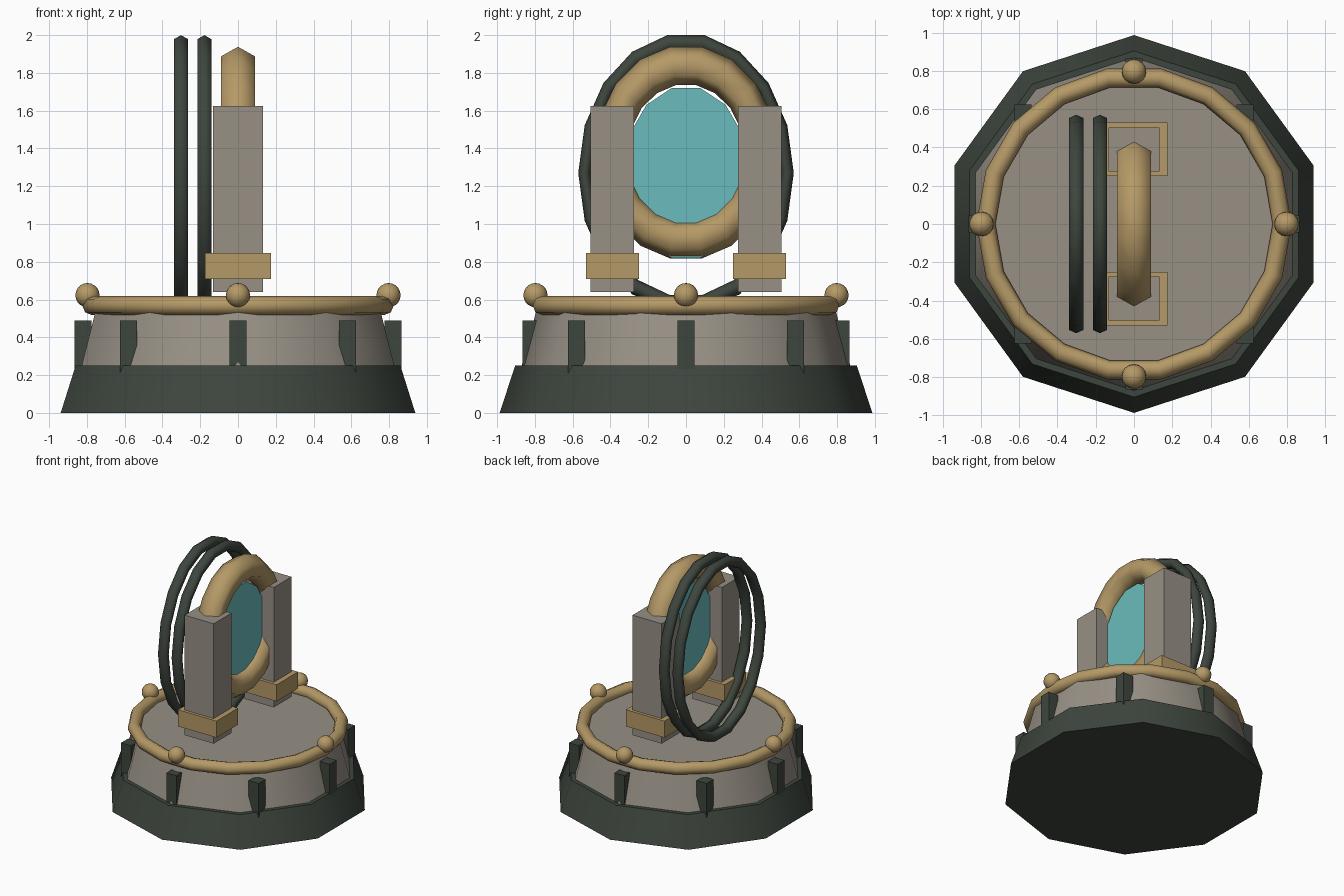
import bpy
from math import radians, cos, sin, pi

cube = bpy.data.objects.get("Cube")
if cube:
    bpy.data.objects.remove(cube, do_unlink=True)


def material(name, rgb):
    m = bpy.data.materials.new(name)
    m.use_nodes = True
    m.diffuse_color = (*rgb, 1)
    m.node_tree.nodes["Principled BSDF"].inputs["Base Color"].default_value = (*rgb, 1)
    return m


STONE = material("warm_grey_stone", (0.31, 0.28, 0.235))
BRASS = material("brass", (0.46, 0.32, 0.135))
IRON = material("dark_green_iron", (0.048, 0.06, 0.048))
GLASS = material("teal_glass", (0.145, 0.5, 0.51))


def finish(name, mat, smooth=None):
    """Name and colour the newest object, optionally smoothing it."""
    ob = bpy.context.object
    ob.name = ob.data.name = name
    ob.data.materials.append(mat)
    if smooth:
        bpy.ops.object.shade_smooth_by_angle(angle=radians(smooth))
    return ob


def drum(name, mat, r1, r2, z1, z2):
    bpy.ops.mesh.primitive_cone_add(vertices=10, radius1=r1, radius2=r2,
                                    depth=z2 - z1, location=(0, 0, (z1 + z2) / 2))
    return finish(name, mat, 50)


def box(name, mat, centre, size):
    bpy.ops.mesh.primitive_cube_add(size=1, location=centre)
    bpy.context.object.scale = size
    return finish(name, mat)


def upright_ring(name, mat, x, z, major, minor, narrow):
    """Ring in the YZ plane, narrowed sideways."""
    bpy.ops.mesh.primitive_torus_add(major_segments=18, minor_segments=6,
                                     major_radius=major, minor_radius=minor,
                                     location=(x, 0, z),
                                     rotation=(pi / 2, 0, pi / 2))
    bpy.context.object.scale = (narrow, 1, 1)
    return finish(name, mat, 65)


# Stepped base
drum("base_plinth", IRON, 0.987, 0.904, 0, 0.25)
drum("platform", STONE, 0.87, 0.79, 0.25, 0.55)

# Brass rim with four studs
bpy.ops.mesh.primitive_torus_add(major_segments=18, minor_segments=8,
                                 major_radius=0.774, minor_radius=0.05,
                                 location=(0, 0, 0.568))
finish("platform_rim", BRASS, 65)
for i in range(4):
    a = i * pi / 2
    bpy.ops.mesh.primitive_uv_sphere_add(segments=16, ring_count=10, radius=0.064,
                                         location=(0.797 * cos(a), 0.797 * sin(a), 0.623))
    finish(f"rim_stud_{i + 1}", BRASS, 60)

# Eight square brackets around the platform
for i in range(8):
    a = i * pi / 4
    box(f"bracket_{i + 1}", IRON, (0.82 * cos(a), 0.82 * sin(a), 0.345), (0.09, 0.09, 0.29))

# Pillars with brass collars
for side, s in (("front", -1), ("back", 1)):
    box(f"{side}_pillar", STONE, (0, 0.39 * s, 1.132), (0.265, 0.23, 0.985))
    box(f"{side}_collar", BRASS, (0, 0.39 * s, 0.778), (0.35, 0.28, 0.136))

# Brass portal ring and its glass pane
upright_ring("portal_ring", BRASS, 0, 1.378, 0.466, 0.103, 0.85)
bpy.ops.mesh.primitive_cylinder_add(vertices=14, radius=0.462, depth=0.05,
                                    location=(0, 0, 1.27), rotation=(0, pi / 2, 0))
bpy.context.object.scale = (1, 0.726, 1)
finish("portal_glass", GLASS, 40)

# Twin iron hoops beside the portal
for name, x in (("inner_hoop", -0.178), ("outer_hoop", -0.302)):
    upright_ring(name, IRON, x, 1.27, 0.698, 0.043, 0.77)
